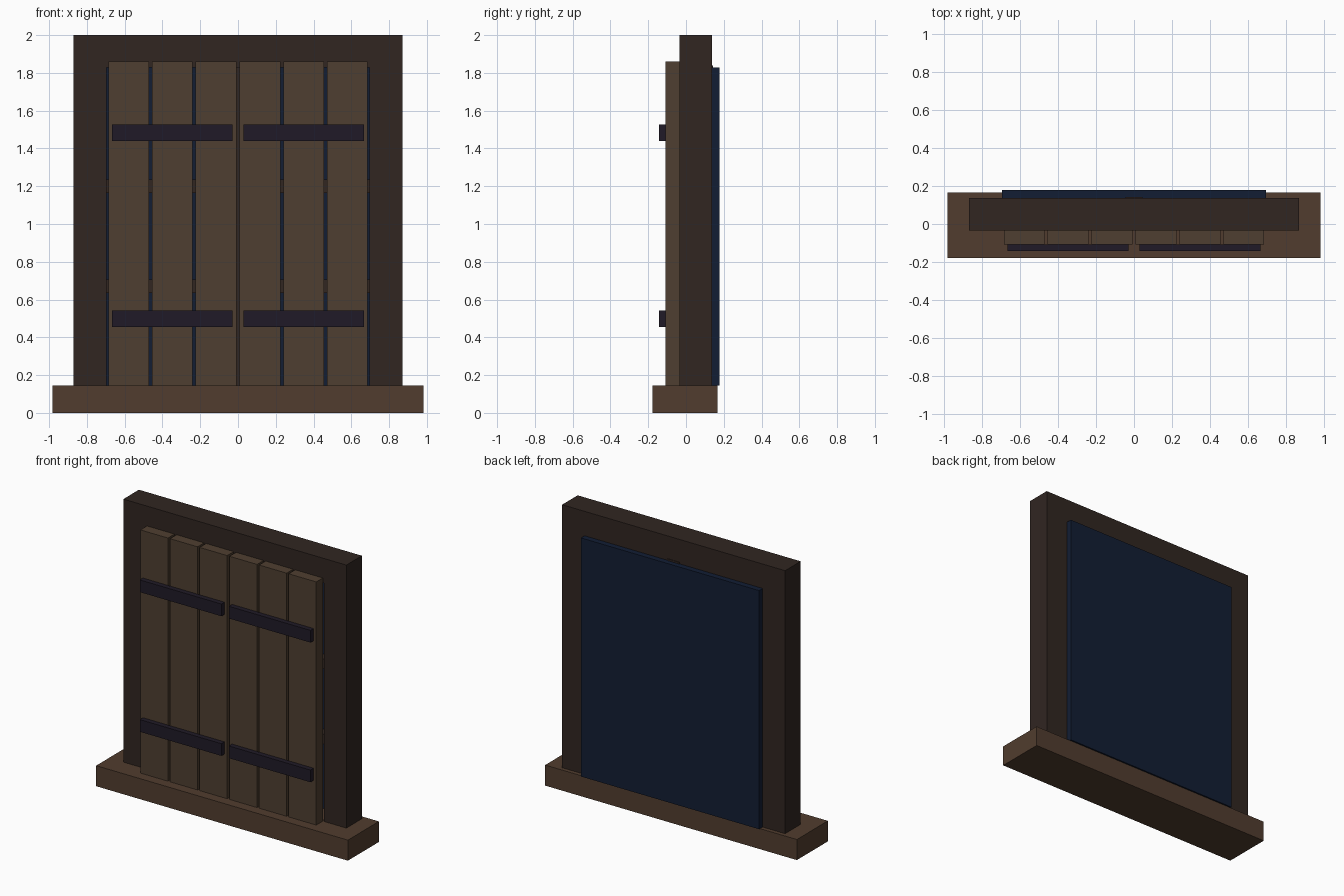
import bpy

if "Cube" in bpy.data.objects:
    bpy.data.objects.remove(bpy.data.objects["Cube"])


def material(name, rgb):
    # 8-bit display colour to linear
    m = bpy.data.materials.new(name)
    m.diffuse_color = [(c / 255) ** 2.2 for c in rgb] + [1]
    m.use_nodes = True
    m.node_tree.nodes["Principled BSDF"].inputs["Base Color"].default_value = m.diffuse_color
    return m


FRAME = material("dark_wood", (52, 42, 38))
SILL = material("sill_wood", (82, 63, 50))
PLANK = material("plank_wood", (80, 65, 52))
IRON = material("iron", (37, 32, 43))
GLASS = material("dark_glass", (25, 35, 55))


def box(name, x, y, z, mat):
    """Box from (min, max) ranges on each axis."""
    bpy.ops.mesh.primitive_cube_add(size=1, location=[sum(r) / 2 for r in (x, y, z)])
    o = bpy.context.object
    o.name = name
    o.scale = [r[1] - r[0] for r in (x, y, z)]
    bpy.ops.object.transform_apply(location=False, rotation=False, scale=True)
    o.data.materials.append(mat)
    return o


def mirrored(s, a, b):
    return tuple(sorted((s * a, s * b)))


SILL_TOP = 0.145
FRAME_Y = (-0.035, 0.138)

# Sill, lintel and glass pane
box("sill", (-0.982, 0.982), (-0.178, 0.167), (0, SILL_TOP), SILL)
box("lintel", (-0.87, 0.87), FRAME_Y, (1.828, 2.0), FRAME)
box("glass_pane", (-0.695, 0.695), (0.125, 0.178), (SILL_TOP, 1.828), GLASS)

# Glazing bars behind the shutters
box("vertical_bar", (-0.045, 0.045), (0.06, 0.142), (SILL_TOP, 1.84), FRAME)
for z in (0.67, 1.2):
    box("horizontal_bar", (-0.695, 0.695), (0.06, 0.138), (z - 0.035, z + 0.035), FRAME)

for s, side in ((-1, "left"), (1, "right")):
    # Frame posts
    box(side + "_post", mirrored(s, 0.695, 0.87), FRAME_Y, (SILL_TOP, 1.828), FRAME)
    # Shutter planks
    for i in range(3):
        x0 = 0.009 + 0.231 * i
        box(f"{side}_shutter_plank", mirrored(s, x0, x0 + 0.215),
            (-0.108, -0.035), (SILL_TOP, 1.86), PLANK)
    # Iron straps
    for z in (0.498, 1.483):
        box(f"{side}_strap", mirrored(s, 0.029, 0.666),
            (-0.143, -0.108), (z - 0.043, z + 0.043), IRON)
